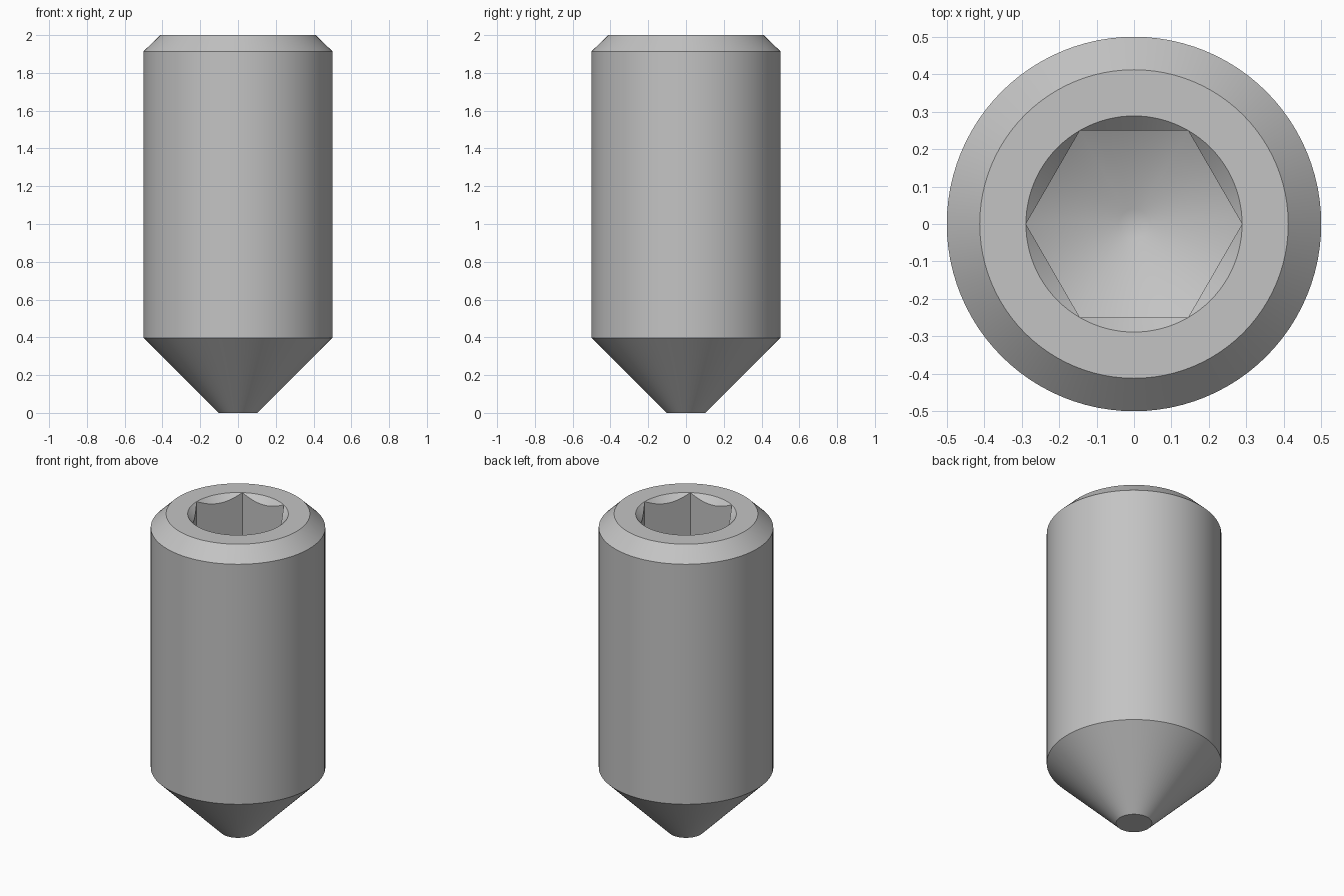
import bpy
import bmesh
from math import cos, sin, pi, radians

cube = bpy.data.objects.get("Cube")
if cube:
    bpy.data.objects.remove(cube)

SEGMENTS = 96                      # multiple of six, so hex corners land on vertices
HEIGHT = 2.0
FLAT = 0.25                        # half the width across the socket flats
CORNER = FLAT / cos(pi / 6)        # socket corner radius, also the countersink rim
FLOOR = 1.4                        # socket floor height at the corners
SLOPE = 0.55                       # fall of the drilled floor toward the centre
PIT = 0.04                         # flat at the bottom of the drilled floor


def hex_radius(angle):
    return FLAT / cos(angle % (pi / 3) - pi / 6)


def floor_height(radius):
    return FLOOR - SLOPE * (CORNER - radius)


def section(angle):
    """Radius and height from the point, up the outside and down the socket."""
    r = hex_radius(angle)
    return [
        (0.103, 0.0),                        # blunt point
        (0.5, 0.397),                        # cone shoulder
        (0.5, 1.914),                        # body wall
        (0.412, HEIGHT),                     # top chamfer
        (CORNER, HEIGHT),                    # countersink rim
        (r, HEIGHT - (CORNER - r)),          # countersink meeting the hex
        (r, floor_height(r)),                # foot of the hex wall
        (PIT, floor_height(PIT)),            # drilled floor
    ]


# Sweep the section around z
bm = bmesh.new()
columns = []
for i in range(SEGMENTS):
    a = 2 * pi * i / SEGMENTS
    columns.append([bm.verts.new((r * cos(a), r * sin(a), z)) for r, z in section(a)])
for i, here in enumerate(columns):
    after = columns[(i + 1) % SEGMENTS]
    for k in range(len(here) - 1):
        bm.faces.new((here[k], after[k], after[k + 1], here[k + 1]))

# Close the point and the pit
bm.faces.new([c[0] for c in reversed(columns)])
bm.faces.new([c[-1] for c in columns])
bmesh.ops.remove_doubles(bm, verts=bm.verts, dist=0.0001)
bmesh.ops.recalc_face_normals(bm, faces=bm.faces)

mesh = bpy.data.meshes.new("set_screw")
bm.to_mesh(mesh)
bm.free()
screw = bpy.data.objects.new("set_screw", mesh)
bpy.context.collection.objects.link(screw)

# Plain steel
steel = bpy.data.materials.new("steel_grey")
steel.use_nodes = True
colour = (0.55, 0.55, 0.55, 1.0)
steel.diffuse_color = colour
steel.node_tree.nodes["Principled BSDF"].inputs["Base Color"].default_value = colour
mesh.materials.append(steel)

bpy.ops.object.select_all(action='DESELECT')
screw.select_set(True)
bpy.context.view_layer.objects.active = screw
bpy.ops.object.shade_smooth_by_angle(angle=radians(35))
